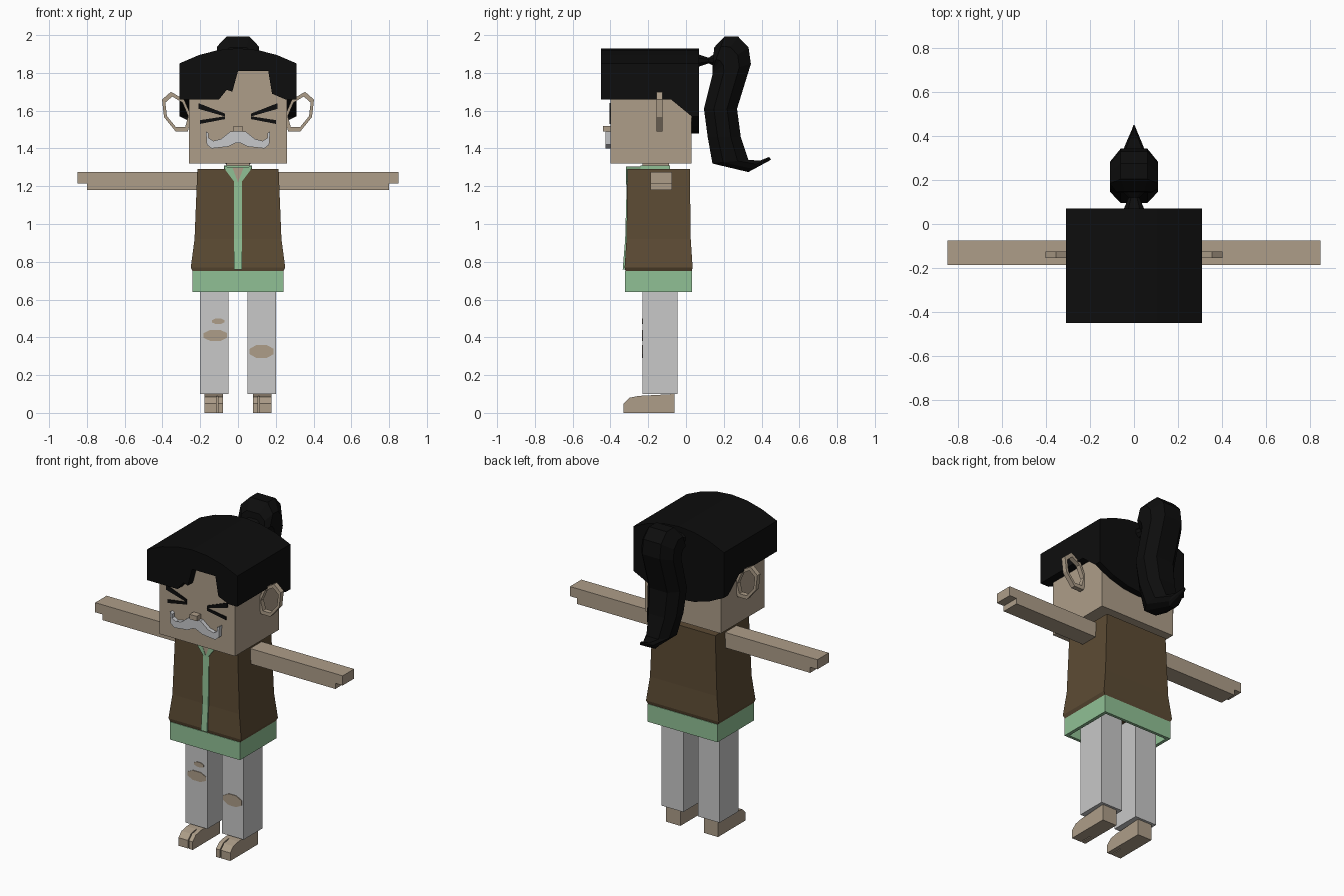
import bpy
import bmesh
from math import cos, pi, radians, sin
from mathutils import Vector

cube = bpy.data.objects.get("Cube")
if cube:
    bpy.data.objects.remove(cube, do_unlink=True)

# Shared levels and planes
FACE = -.4
SKULL_BACK = .03
HAIR_BACK = .07
HAIR_HALF = .31
HAIRLINE = 1.66
SHOULDER = 1.29
WAIST = .75
BODY_Y = -.145
TROUSER_FRONT = -.23
SIDES = (("left", 1), ("right", -1))


def material(name, *rgb):
    mat = bpy.data.materials.new(name)
    mat.use_nodes = True
    mat.diffuse_color = (*rgb, 1)
    shader = mat.node_tree.nodes["Principled BSDF"]
    shader.inputs["Base Color"].default_value = (*rgb, 1)
    return mat


SKIN = material("skin", .42, .34, .25)
BLACK = material("black_hair", .004, .004, .004)
BROWN = material("brown_cloth", .107, .07, .034)
GREEN = material("green_cloth", .28, .53, .3)
GREY = material("grey_trousers", .58, .58, .58)
SILVER = material("silver_hair", .57, .58, .6)


def loft(name, rings, mat, closed=False):
    """Skin a list of equal-length point rings; cap the ends unless closed."""
    bm = bmesh.new()
    loops = [[bm.verts.new(point) for point in ring] for ring in rings]
    pairs = list(zip(loops, loops[1:]))
    if closed:
        pairs.append((loops[-1], loops[0]))
    else:
        bm.faces.new(loops[0])
        bm.faces.new(loops[-1])
    for near, far in pairs:
        for i in range(len(near)):
            bm.faces.new((near[i - 1], near[i], far[i], far[i - 1]))
    bmesh.ops.recalc_face_normals(bm, faces=bm.faces)
    mesh = bpy.data.meshes.new(name)
    bm.to_mesh(mesh)
    bm.free()
    mesh.materials.append(mat)
    obj = bpy.data.objects.new(name, mesh)
    bpy.context.collection.objects.link(obj)


def front_plate(name, outline, front, back, mat):
    """Extrude an x-z outline along y."""
    loft(name, [[(x, y, z) for x, z in outline] for y in (front, back)], mat)


def side_plate(name, outline, start, end, mat):
    """Extrude a y-z outline along x."""
    loft(name, [[(x, y, z) for y, z in outline] for x in (start, end)], mat)


def slab(half_x, half_y, z):
    """Rectangular ring around the body axis."""
    return [(half_x * s, BODY_Y + half_y * t, z) for s, t in ((-1, -1), (1, -1), (1, 1), (-1, 1))]


def box(name, left, right, front, back, bottom, top, mat):
    outline = [(left, bottom), (right, bottom), (right, top), (left, top)]
    front_plate(name, outline, front, back, mat)


def mirror(outline):
    return [(-x, z) for x, z in outline]


def symmetric(outline):
    """Complete a right-hand outline with its mirror image."""
    return outline + mirror(outline)[::-1]


def arch(edge, middle):
    """Parabolic edge across the hair, from +x to -x."""
    steps = [i / 3 for i in range(3, -4, -1)]
    return [(HAIR_HALF * t, middle + (edge - middle) * t * t) for t in steps]


# Head and neck
box("head", -.26, .26, FACE, SKULL_BACK, 1.32, 1.84, SKIN)
box("neck", -.06, .06, -.23, -.09, 1.25, 1.33, SKIN)

# Hair: domed cap, notched fringe, sloping sides and rounded nape
dome = arch(edge=1.85, middle=1.93)
hair_base = [(-HAIR_HALF, HAIRLINE), (HAIR_HALF, HAIRLINE)]
notch = [(-.1, HAIRLINE), (-.06, 1.71), (-.03, 1.7), (0, 1.81), (.16, 1.81), (.18, 1.69), (.25, HAIRLINE)]
front_plate("hair_cap", dome + hair_base, FACE + .01, HAIR_BACK, BLACK)
front_plate("hair_fringe", dome + hair_base[:1] + notch + hair_base[1:], FACE - .05, FACE + .01, BLACK)
sides = [(-.08, HAIRLINE), (SKULL_BACK, 1.57), (HAIR_BACK, 1.57), (HAIR_BACK, HAIRLINE)]
side_plate("hair_sides", sides, -HAIR_HALF, HAIR_HALF, BLACK)
nape = arch(edge=1.57, middle=1.48) + [(-HAIR_HALF, 1.6), (HAIR_HALF, 1.6)]
front_plate("hair_nape", nape, SKULL_BACK, HAIR_BACK, BLACK)

# Ponytail: eight-sided sections between a front point and a back point
OCTAGON = symmetric([(.55, 1), (1, .4), (1, -.4), (.55, -1)])


def section(front, back, half_width):
    front, back = Vector((0, *front)), Vector((0, *back))
    middle, reach = (front + back) / 2, (back - front) / 2
    return [middle + reach * t + Vector((half_width * s, 0, 0)) for s, t in OCTAGON]


loft("hair_tie", [section((.06, 1.83), (.06, 1.9), .05),
                  section((.12, 1.85), (.12, 1.88), .025),
                  section((.16, 1.83), (.15, 1.9), .06)], BLACK)
tail = []
for i in range(5):
    angle = radians(150 - 40 * i)
    crown = (.24 + .105 * cos(angle), 1.87 + .13 * sin(angle))
    tail.append(section((.14, 1.83 - i / 100), crown, .11 if i else .08))
tail += [section((.095, 1.61), (.27, 1.61), .11),
         section((.115, 1.46), (.29, 1.46), .1),
         section((.14, 1.32), (.33, 1.34), .075),
         section((.33, 1.275), (.39, 1.335), .035),
         section((.45, 1.34), (.44, 1.355), .004)]
loft("ponytail", tail, BLACK)

# Squinting eyes: two tapering strokes that meet toward the nose
upper_lid = [(.21, 1.64), (.21, 1.61), (.07, 1.57), (.07, 1.585)]
lower_lid = [(.2, 1.55), (.2, 1.53), (.07, 1.555), (.07, 1.57)]
for side, flip in (("left", list), ("right", mirror)):
    front_plate(side + "_upper_lid", flip(upper_lid), FACE - .006, FACE, BLACK)
    front_plate(side + "_lower_lid", flip(lower_lid), FACE - .006, FACE, BLACK)

# Nose and moustache
box("nose", -.025, .025, FACE - .04, FACE, 1.49, 1.52, SKIN)
whisker = [(.04, 1.49), (.09, 1.45), (.13, 1.44), (.155, 1.455), (.155, 1.48), (.17, 1.49),
           (.165, 1.42), (.14, 1.4), (.05, 1.41), (.01, 1.43)]
front_plate("moustache", symmetric(whisker), FACE - .025, FACE, SILVER)

# Ears: seven-sided hoops leaning outward
for side, s in SIDES:
    hoop = []
    for i in range(7):
        angle = pi / 2 + i * 2 * pi / 7
        across, up = .075 * cos(angle) + .03 * sin(angle), .11 * sin(angle)
        rim, hole = [(s * (.325 + across * k), 1.59 + up * k) for k in (1, .77)]
        hoop.append([(x, y, z) for (x, z), y in
                     ((rim, -.155), (rim, -.125), (hole, -.125), (hole, -.155))])
    loft(side + "_ear", hoop, SKIN, closed=True)

# Vest, flared toward the bottom
loft("vest", [slab(.215, .165, SHOULDER), slab(.23, .17, .92),
              slab(.25, .18, .77), slab(.24, .175, WAIST)], BROWN)

# Shirt: front strip, collar and a hollow hem
strip = [(-.312, SHOULDER), (-.322, .92), (-.335, .76), (-.3, .76), (-.3, SHOULDER)]
side_plate("shirt_strip", strip, -.02, .02, GREEN)
box("collar_back", -.075, .075, -.24, -.085, SHOULDER, SHOULDER + .02, GREEN)
flap = [(.075, 1.305), (.07, SHOULDER), (.01, 1.21), (0, 1.22), (.03, 1.3)]
front_plate("collar_left", flap, -.318, -.24, GREEN)
front_plate("collar_right", mirror(flap), -.318, -.24, GREEN)
front_plate("throat", [(-.03, 1.3), (.03, 1.3), (0, 1.22)], -.316, -.24, SKIN)
hem = [slab(.24, .178, WAIST), slab(.24, .178, .64), slab(.22, .16, .64), slab(.22, .16, WAIST)]
loft("shirt_hem", hem, GREEN, closed=True)

# Limbs: stepped arms, square trouser legs, feet with a split big toe
heel = [(-.06, 0), (-.06, .1), (-.25, .09), (-.25, 0)]
toes = [(-.25, 0), (-.25, .09), (-.3, .08), (-.33, .05), (-.33, 0)]
for side, s in SIDES:
    box(side + "_arm", s * .2, s * .85, -.187, -.075, 1.215, 1.275, SKIN)
    box(side + "_arm_underside", s * .2, s * .8, -.187, -.075, 1.18, 1.215, SKIN)
    box(side + "_trouser_leg", s * .05, s * .2, TROUSER_FRONT, -.045, .1, WAIST, GREY)
    side_plate(side + "_heel", heel, s * .08, s * .178, SKIN)
    side_plate(side + "_big_toe", toes, s * .08, s * .107, SKIN)
    side_plate(side + "_small_toes", toes, s * .113, s * .178, SKIN)


# Torn patches on the trousers
def tear(name, x, z, half_width, half_height):
    turns = [(i + .5) * pi / 4 for i in range(8)]
    outline = [(x + half_width * cos(a), z + half_height * sin(a)) for a in turns]
    front_plate(name, outline, TROUSER_FRONT - .004, TROUSER_FRONT, SKIN)


tear("right_knee_tear", -.12, .41, .068, .032)
tear("right_thigh_tear", -.105, .485, .035, .016)
tear("left_knee_tear", .125, .325, .068, .038)
